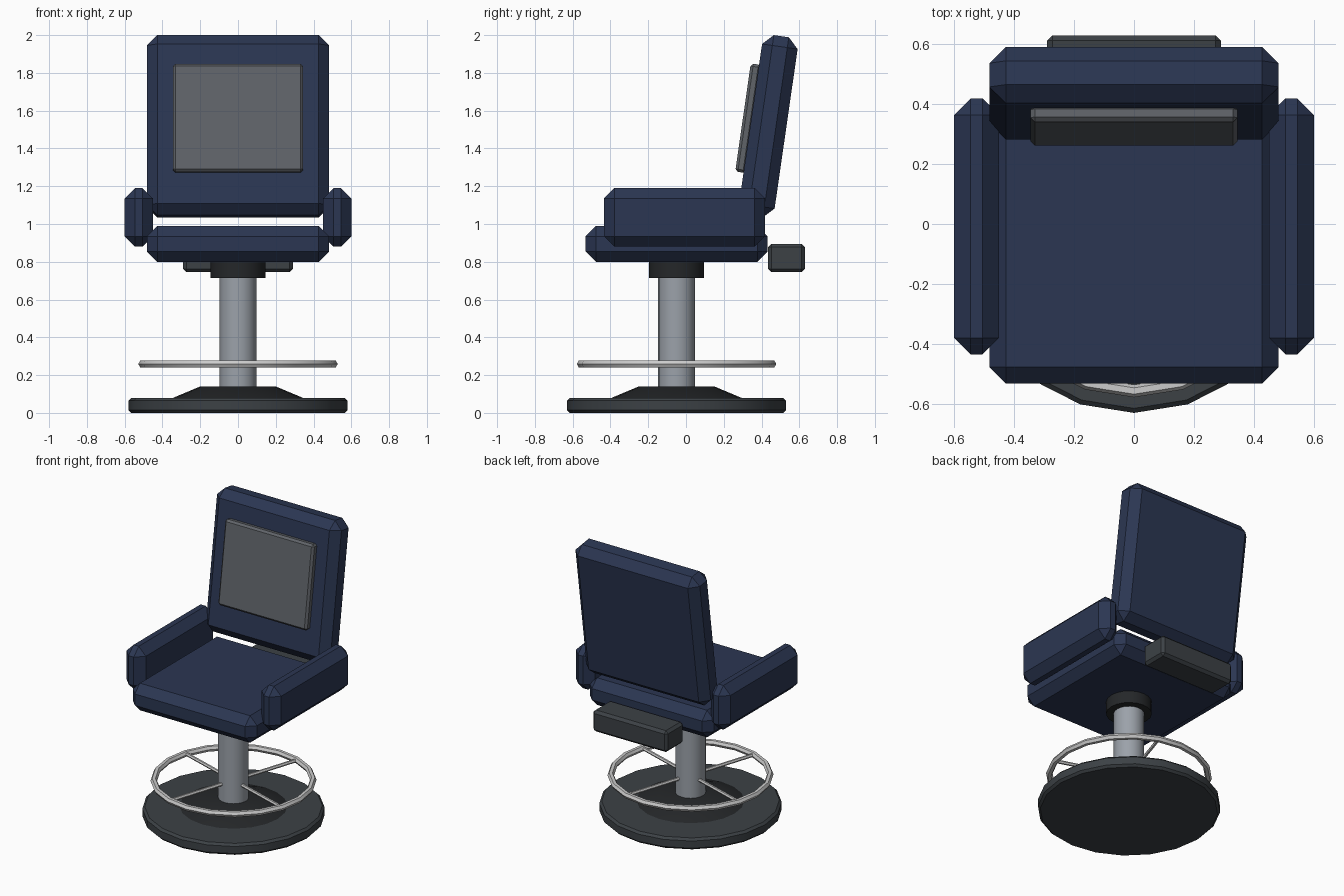
import bpy
from math import radians, cos, sin

if "Cube" in bpy.data.objects:
    bpy.data.objects.remove(bpy.data.objects["Cube"])

CY = -0.05      # pedestal axis
SIDES = 20


def material(name, rgb):
    m = bpy.data.materials.new(name)
    m.diffuse_color = (*rgb, 1)
    m.use_nodes = True
    m.node_tree.nodes["Principled BSDF"].inputs["Base Color"].default_value = m.diffuse_color
    return m


BLUE = material("blue_upholstery", (0.024, 0.037, 0.085))
DARK = material("dark_plastic", (0.045, 0.053, 0.06))
BLACK = material("black_plastic", (0.018, 0.02, 0.022))
PANEL = material("grey_panel", (0.115, 0.125, 0.14))
STEEL = material("steel", (0.33, 0.36, 0.4))
CHROME = material("chrome", (0.6, 0.6, 0.62))


def finish(name, mat, angle=35, bevel=0):
    ob = bpy.context.object
    ob.name = name
    ob.data.materials.append(mat)
    if bevel:
        mod = ob.modifiers.new("bevel", "BEVEL")
        mod.width = bevel
        mod.segments = 1
        mod.limit_method = "ANGLE"
        mod.angle_limit = radians(60)
        bpy.ops.object.modifier_apply(modifier=mod.name)
    bpy.ops.object.shade_smooth_by_angle(angle=radians(angle))
    return ob


def box(name, centre, size, mat, bevel, tilt=0):
    bpy.ops.mesh.primitive_cube_add(size=1, location=centre, rotation=(tilt, 0, 0))
    bpy.context.object.scale = size
    bpy.ops.object.transform_apply(location=False, rotation=False, scale=True)
    return finish(name, mat, bevel=bevel)


def turned(name, z0, z1, r0, r1, mat, bevel=0):
    bpy.ops.mesh.primitive_cone_add(vertices=SIDES, radius1=r0, radius2=r1,
                                    depth=z1 - z0, location=(0, CY, (z0 + z1) / 2))
    return finish(name, mat, bevel=bevel)


# Pedestal
turned("base_disc", 0, 0.08, 0.58, 0.58, DARK, bevel=0.015)
turned("base_cone", 0.075, 0.14, 0.355, 0.2, BLACK)
turned("column", 0.13, 0.75, 0.097, 0.097, STEEL)
turned("seat_collar", 0.715, 0.82, 0.145, 0.145, BLACK)

# Foot ring with four spokes
bpy.ops.mesh.primitive_torus_add(location=(0, CY, 0.259), major_segments=SIDES,
                                 minor_segments=6, major_radius=0.507, minor_radius=0.021)
finish("foot_ring", CHROME)
for i in range(4):
    a = radians(72 + 90 * i)
    bpy.ops.mesh.primitive_cylinder_add(
        vertices=6, radius=0.012, depth=0.43,
        location=(0.292 * cos(a), CY + 0.292 * sin(a), 0.259),
        rotation=(0, radians(90), a))
    finish(f"foot_ring_spoke_{i + 1}", CHROME)

# Seat and armrests
box("seat", (0, -0.05, 0.895), (0.965, 0.965, 0.19), BLUE, 0.055)
for side, s in (("left", -1), ("right", 1)):
    box(f"armrest_{side}", (s * 0.525, -0.008, 1.035), (0.15, 0.853, 0.31), BLUE, 0.055)

# Tilted backrest with front panel
TILT = radians(-8.2)
box("backrest", (0, 0.436, 1.5175), (0.965, 0.19, 0.963), BLUE, 0.055, TILT)
box("back_panel", (0, 0.329, 1.56), (0.69, 0.055, 0.578), PANEL, 0.014, TILT)

# Box behind the seat
box("rear_box", (0, 0.532, 0.82), (0.58, 0.195, 0.15), DARK, 0.018)
